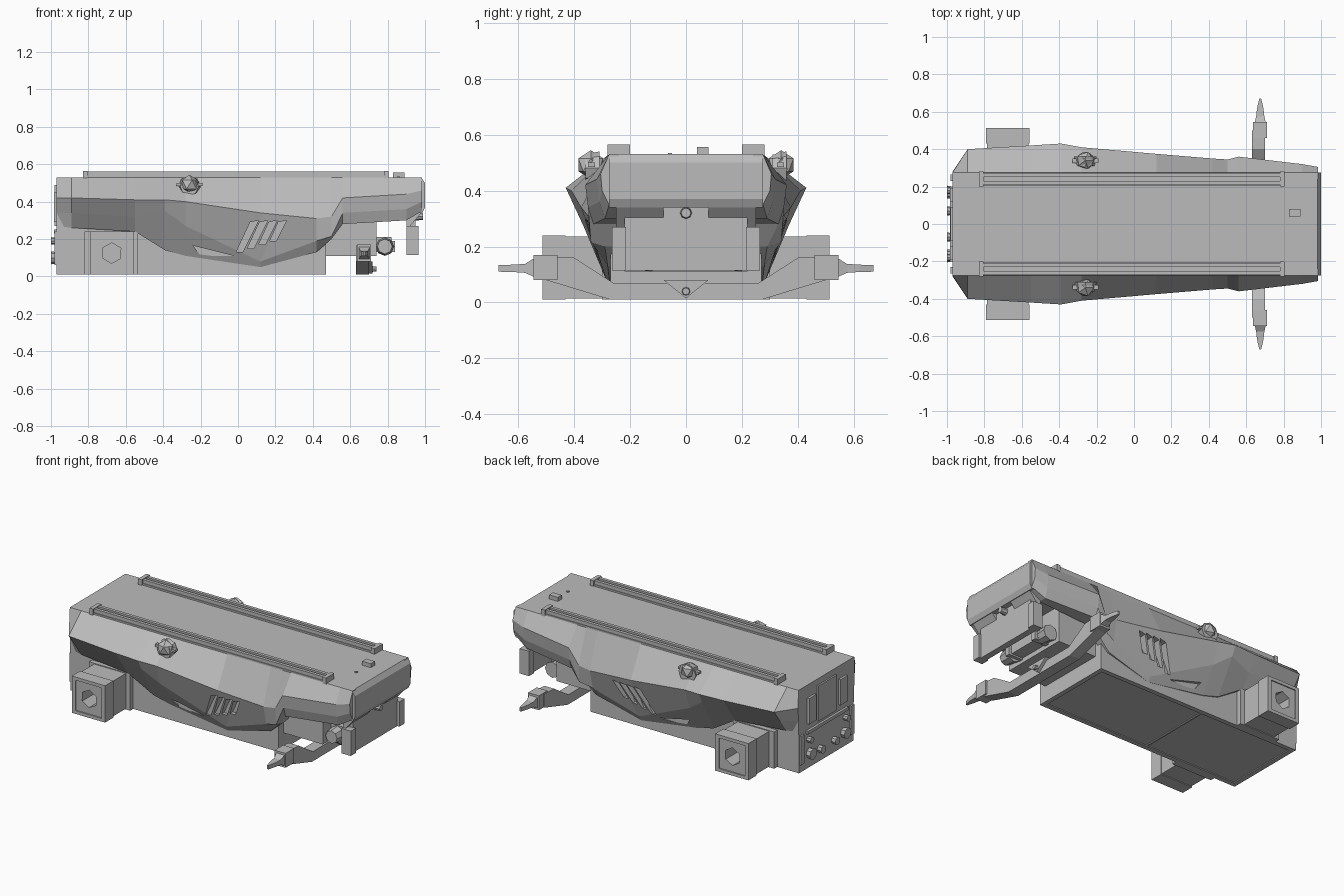
import bpy, bmesh, math
from mathutils import Matrix

if "Cube" in bpy.data.objects:
    bpy.data.objects.remove(bpy.data.objects["Cube"], do_unlink=True)

GREY = (0.5, 0.5, 0.5, 1.0)
hull_grey = bpy.data.materials.new("hull grey")
hull_grey.use_nodes = True
hull_grey.diffuse_color = GREY
hull_grey.node_tree.nodes["Principled BSDF"].inputs["Base Color"].default_value = GREY


def finish(name, bm):
    bmesh.ops.recalc_face_normals(bm, faces=bm.faces)
    mesh = bpy.data.meshes.new(name)
    bm.to_mesh(mesh)
    bm.free()
    mesh.materials.append(hull_grey)
    obj = bpy.data.objects.new(name, mesh)
    bpy.context.collection.objects.link(obj)
    return obj


def loft(name, rings):
    """Closed solid through equal-length rings of points."""
    bm = bmesh.new()
    loops = [[bm.verts.new(p) for p in ring] for ring in rings]
    count = len(loops[0])
    for a, b in zip(loops, loops[1:]):
        for i in range(count):
            j = (i + 1) % count
            bm.faces.new((a[i], a[j], b[j], b[i]))
    bm.faces.new(loops[0])
    bm.faces.new(loops[-1])
    return finish(name, bm)


def prism(name, outline, axis, start, end):
    """Extrude a flat outline along x or y."""
    def place(p, d):
        return (d, p[0], p[1]) if axis == "x" else (p[0], d, p[1])
    return loft(name, [[place(p, d) for p in outline] for d in (start, end)])


def box(name, x, y, z):
    return prism(name, [(x[0], z[0]), (x[1], z[0]), (x[1], z[1]), (x[0], z[1])], "y", *y)


def drum(name, centre, radius, depth, axis="X", sides=8):
    bm = bmesh.new()
    turn = Matrix.Rotation(math.pi / 2, 4, "Y" if axis == "X" else "X")
    bmesh.ops.create_cone(bm, cap_ends=True, segments=sides, radius1=radius, radius2=radius * 0.8,
                          depth=depth, matrix=Matrix.Translation(centre) @ turn)
    return finish(name, bm)


def cut(obj, cutters):
    for cutter in cutters:
        mod = obj.modifiers.new("cut", "BOOLEAN")
        mod.operation, mod.solver, mod.object = "DIFFERENCE", "EXACT", cutter
    bpy.context.view_layer.update()
    graph = bpy.context.evaluated_depsgraph_get()
    mesh = bpy.data.meshes.new_from_object(obj.evaluated_get(graph))
    obj.modifiers.clear()
    obj.data = mesh
    for cutter in cutters:
        bpy.data.objects.remove(cutter, do_unlink=True)


# Central hull with an overhanging nose
prism("upper_hull", [(-.97, .25), (.5, .28), (.55, .34), (.985, .34), (1, .37), (1, .5), (.98, .53), (-.97, .53)],
      "y", -.275, .275)
lower = box("lower_hull", (-.97, .47), (-.27, .27), (.01, .3))
cut(lower, [box("tray_cutter", (a, b), (-.24, .24), (-.1, .016)) for a, b in ((-.94, -.3), (-.29, .44))])

# Flared side armour: station x, then crest, waist and lower edge as y, z
STATIONS = [
    (-.97, .28, .42, .275, .34, .27, .27),
    (-.89, .40, .42, .34, .34, .28, .26),
    (-.55, .42, .41, .36, .32, .30, .24),
    (-.39, .43, .41, .40, .35, .28, .14),
    (-.28, .41, .40, .365, .27, .275, .11),
    (.12, .375, .34, .285, .08, .27, .05),
    (.42, .35, .31, .32, .19, .28, .13),
    (.5, .345, .32, .34, .215, .29, .2),
    (.56, .36, .42, .35, .34, .33, .28),
    (.9, .32, .44, .31, .36, .29, .3),
    (.985, .305, .46, .3, .4, .275, .35),
]


def slots(s):
    """Slanted vents and the triangular notch in the armour."""
    cutters = []
    for i in range(4):
        x, z = -.01 + .06 * i, .13 + .02 * i
        shape = [(x, z), (x + .035, z), (x + .12 - .01 * i, .3), (x + .075 - .01 * i, .29)]
        cutters.append(prism("vent_cutter", shape, "y", s * .6, s * .295))
    notch = [(-.24, .165), (-.2, .11), (-.02, .11)]
    cutters.append(prism("notch_cutter", notch, "y", s * .6, s * .285))
    return cutters


def side_parts(s, side):
    rings = [[(x, s * .24, .53), (x, s * .275, .53), (x, s * cy, cz), (x, s * my, mz),
              (x, s * by, bz), (x, s * .24, bz)] for x, cy, cz, my, mz, by, bz in STATIONS]
    cut(loft(side + "_armour", rings), slots(s))

    # Side pod with a hexagonal port and framed shell
    pod = box(side + "_pod", (-.785, -.565), (s * .25, s * .505), (.015, .235))
    port = [(-.675 + .055 * math.cos(k * math.pi / 3 + .5), .125 + .055 * math.sin(k * math.pi / 3 + .5))
            for k in range(6)]
    cut(pod, [prism("port_cutter", port, "y", s * .6, s * .3)])
    for x in (-.79, -.585):
        box(side + "_pod_frame", (x, x + .025), (s * .43, s * .512), (.01, .24))
    for z in (.01, .22):
        box(side + "_pod_edge", (-.79, -.56), (s * .43, s * .512), (z, z + .02))
    box(side + "_pod_mount", (-.82, -.535), (s * .26, s * .3), (.01, .24))

    # Roof rail: a base with two ridges and end blocks
    box(side + "_rail_base", (-.82, .79), (s * .205, s * .275), (.52, .54))
    for y in (.21, .25):
        box(side + "_rail_ridge", (-.82, .79), (s * y, s * (y + .02)), (.53, .562))
    for x in (-.83, .78):
        box(side + "_rail_stop", (x, x + .025), (s * .2, s * .28), (.525, .565))

    # Faceted shoulder turret
    bm = bmesh.new()
    bmesh.ops.create_icosphere(bm, subdivisions=1, radius=.052,
                               matrix=Matrix.Translation((-.26, s * .34, .492)))
    finish(side + "_turret", bm)
    drum(side + "_turret_collar", (-.26, s * .335, .48), .06, .05, "Y")
    box(side + "_turret_bracket", (-.33, -.19), (s * .325, s * .35), (.485, .5))

    # Outrigger arm, end block and flat blade tip
    prism(side + "_outrigger", [(0, .01), (s * .27, .01), (s * .5, .08), (s * .5, .165), (s * .4, .16),
                                (s * .26, .07), (0, .07)], "x", .63, .7)
    box(side + "_arm_block", (.635, .71), (s * .46, s * .545), (.08, .17))
    blade = [(.54, .125, .03, .035), (.575, .122, .022, .016), (.62, .122, .017, .013), (.67, .122, .005, .012)]
    loft(side + "_arm_blade", [[(.675 + w * a, s * y, z + h * b) for a, b in ((-1, -1), (1, -1), (1, 1), (-1, 1))]
                               for y, z, w, h in blade])

    # Nose chin tabs sloping back, and skirt strips
    prism(side + "_chin", [(.985, .345), (.92, .27), (.9, .27), (.9, .345)], "y", s * .08, s * .25)
    box(side + "_skirt_strip", (.9, .965), (s * .215, s * .265), (.115, .27))

    # Equipment under the nose
    drum(side + "_thruster", (.785, s * .16, .16), .05, .08, "Y")
    box(side + "_thruster_pipe", (.72, .84), (s * .1, s * .13), (.13, .19))

    # Rear fittings
    for y, z, r in ((.17, .1, .035), (.07, .09, .025), (.18, .19, .02)):
        drum(side + "_rear_nozzle", (-.98, s * y, z), r, .04)
    box(side + "_rear_plate", (-.985, -.96), (s * .12, s * .19), (.29, .45))
    box(side + "_rear_post", (-.98, -.96), (s * .23, s * .265), (.06, .24))


for sign, label in ((1, "back"), (-1, "front")):
    side_parts(sign, label)

# Under-nose block, front skirt and keel wedge
box("undernose_block", (.46, .74), (-.22, .22), (.11, .35))
box("undernose_beam", (.73, .82), (-.14, .14), (.14, .21))
box("front_skirt", (.91, .95), (-.22, .22), (.115, .345))
prism("keel_wedge", [(-.08, .08), (0, .015), (.08, .08)], "x", .69, .72)
drum("keel_lamp", (.725, 0, .04), .016, .03)

# Nose lamp, roof sensor and rear hatch
drum("nose_lamp", (.965, 0, .32), .022, .05)
box("roof_sensor", (.83, .89), (.04, .08), (.52, .555))
box("roof_sensor_fin", (.85, .865), (-.065, -.05), (.52, .535))
box("rear_hatch", (-.98, -.96), (-.09, .09), (.27, .49))
box("rear_sill", (-.985, -.96), (-.2, .2), (.23, .25))
